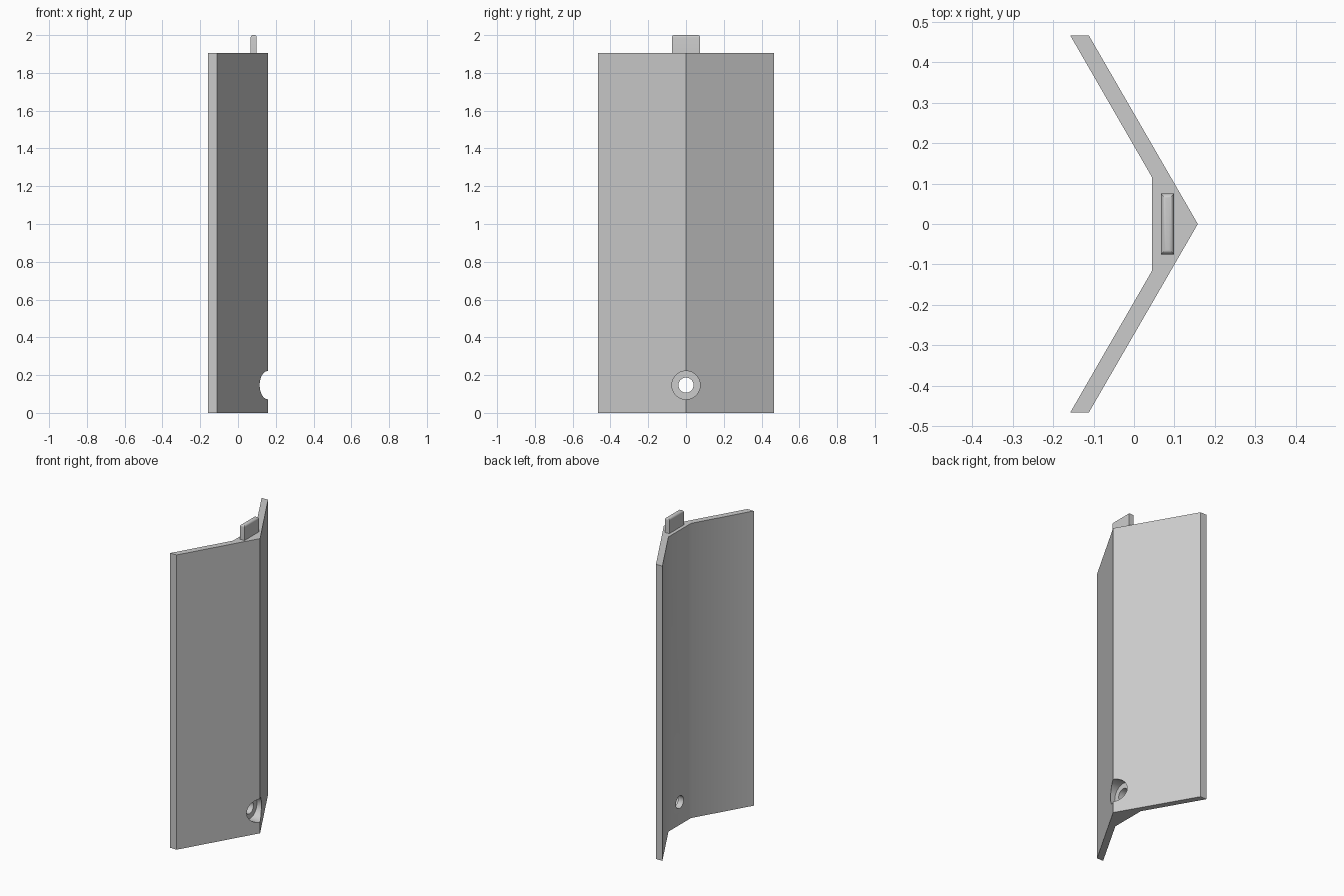
import bpy, bmesh, math
from mathutils import Matrix

if "Cube" in bpy.data.objects:
    bpy.data.objects.remove(bpy.data.objects["Cube"])

grey = bpy.data.materials.new("light grey")
grey.use_nodes = True
grey.diffuse_color = (0.6, 0.6, 0.6, 1)
grey.node_tree.nodes["Principled BSDF"].inputs["Base Color"].default_value = (0.6, 0.6, 0.6, 1)


def make_object(name, bm):
    bmesh.ops.recalc_face_normals(bm, faces=bm.faces)
    mesh = bpy.data.meshes.new(name)
    bm.to_mesh(mesh)
    bm.free()
    mesh.materials.append(grey)
    obj = bpy.data.objects.new(name, mesh)
    bpy.context.collection.objects.link(obj)
    return obj


def activate(obj):
    bpy.ops.object.select_all(action='DESELECT')
    obj.select_set(True)
    bpy.context.view_layer.objects.active = obj


def cut_bore(target, radius, x_min, x_max, z):
    """Cut a round hole along x, then remove the cutter."""
    bm = bmesh.new()
    place = Matrix.Translation(((x_min + x_max) / 2, 0, z)) @ Matrix.Rotation(math.pi / 2, 4, 'Y')
    bmesh.ops.create_cone(bm, cap_ends=True, segments=48, radius1=radius, radius2=radius,
                          depth=x_max - x_min, matrix=place)
    cutter = make_object("bore_cutter", bm)
    cutter.hide_render = True
    mod = target.modifiers.new("bore", 'BOOLEAN')
    mod.operation = 'DIFFERENCE'
    mod.solver = 'EXACT'
    mod.object = cutter
    activate(target)
    bpy.ops.object.modifier_apply(modifier=mod.name)
    bpy.data.objects.remove(cutter)


# V-shaped panel: half profile mirrored across y, extruded upwards
HEIGHT = 1.905
half = [(0.045, 0.115), (-0.158, 0.467), (-0.112, 0.467)]
profile = half + [(0.158, 0)] + [(x, -y) for x, y in reversed(half)]
bm = bmesh.new()
base = bm.faces.new([bm.verts.new((x, y, 0)) for x, y in profile])
top = bmesh.ops.extrude_face_region(bm, geom=[base])["geom"]
bmesh.ops.translate(bm, vec=(0, 0, HEIGHT), verts=[v for v in top if isinstance(v, bmesh.types.BMVert)])
panel = make_object("angled_panel", bm)

# Screw hole with a wider flat-bottomed recess on the ridge side
cut_bore(panel, 0.04, -0.1, 0.3, 0.147)
cut_bore(panel, 0.075, 0.083, 0.3, 0.147)

# Upright tab with rounded top edges
bm = bmesh.new()
bmesh.ops.create_cube(bm, size=1, matrix=Matrix.Translation((0.083, 0, 1.94)) @ Matrix.Diagonal((0.032, 0.15, 0.12, 1)))
top_edges = [e for e in bm.edges if all(v.co.z > 1.95 for v in e.verts)]
bmesh.ops.bevel(bm, geom=top_edges, offset=0.012, segments=5, profile=0.5, affect='EDGES')
tab = make_object("locating_tab", bm)

for obj in (panel, tab):
    activate(obj)
    bpy.ops.object.shade_smooth_by_angle(angle=math.radians(30))
